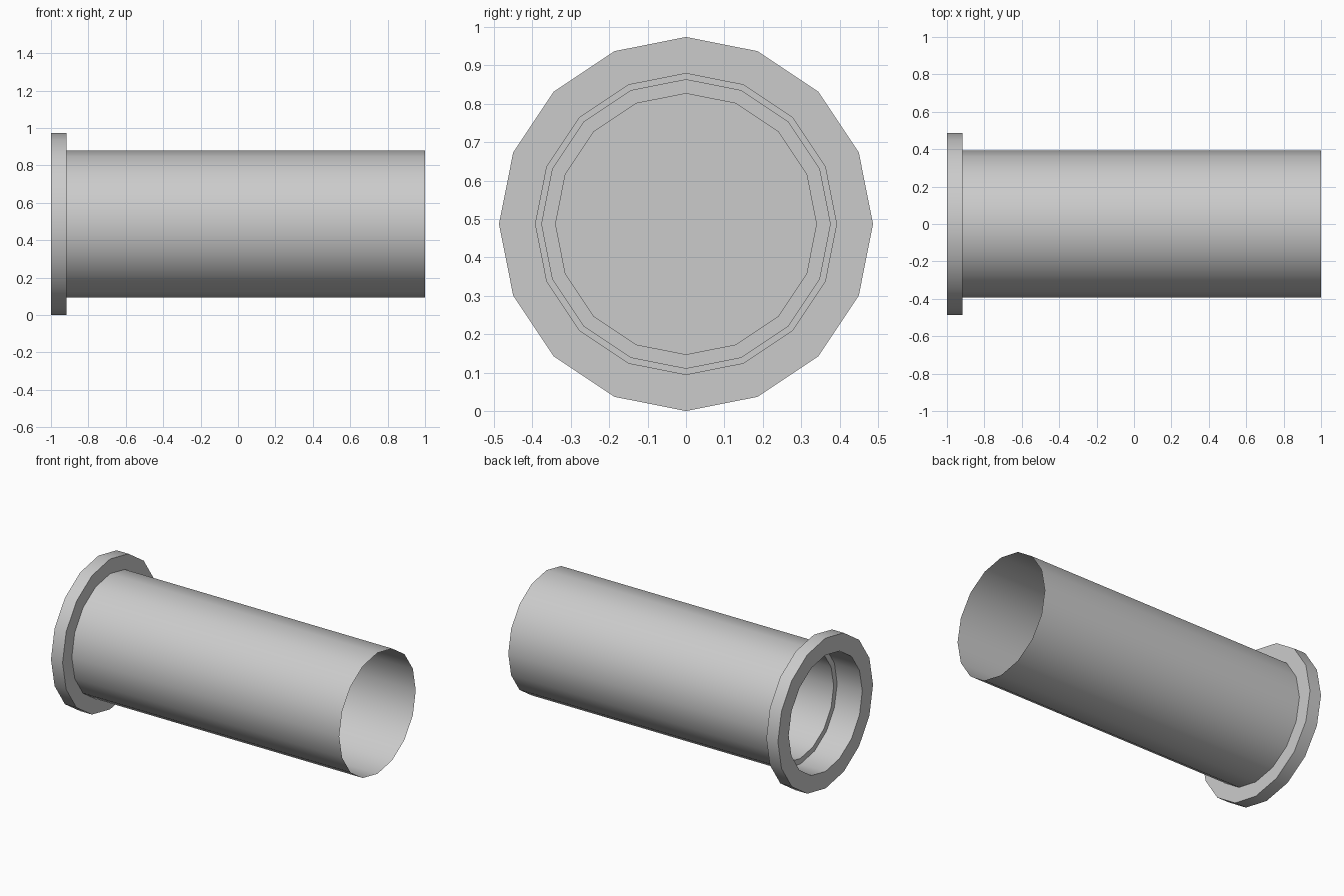
import bpy, bmesh
from math import cos, sin, pi, radians

if "Cube" in bpy.data.objects:
    bpy.data.objects.remove(bpy.data.objects["Cube"])

SIDES = 16
AXIS_Z = 0.487


def lathe(name, profile, cap_end=False):
    """Spin (x, radius) points, listed towards -x on outer walls, round the x axis."""
    bm = bmesh.new()
    rings = [[bm.verts.new((x, r * cos(2 * pi * k / SIDES),
                            AXIS_Z + r * sin(2 * pi * k / SIDES)))
              for k in range(SIDES)] for x, r in profile]
    for a, b in zip(rings, rings[1:]):
        for k in range(SIDES):
            n = (k + 1) % SIDES
            bm.faces.new((a[k], b[k], b[n], a[n]))
    if cap_end:
        bm.faces.new(rings[-1][::-1])
    mesh = bpy.data.meshes.new(name)
    bm.to_mesh(mesh)
    bm.free()
    obj = bpy.data.objects.new(name, mesh)
    bpy.context.collection.objects.link(obj)
    bpy.ops.object.select_all(action='DESELECT')
    obj.select_set(True)
    bpy.context.view_layer.objects.active = obj
    bpy.ops.object.shade_smooth_by_angle(angle=radians(30))
    return obj


# Thin open tube
lathe("outer_tube", [(1.0, 0.392), (-0.917, 0.392)])

# Flange: back face, rim and front face
lathe("end_flange", [(-0.917, 0.392), (-0.917, 0.487), (-1.0, 0.487), (-1.0, 0.377)])

# Stepped bore inside the flange end, closed deep inside the tube
lathe("stepped_bore", [(-1.0, 0.377), (-0.82, 0.377), (-0.82, 0.341), (0.0, 0.341)],
      cap_end=True)
